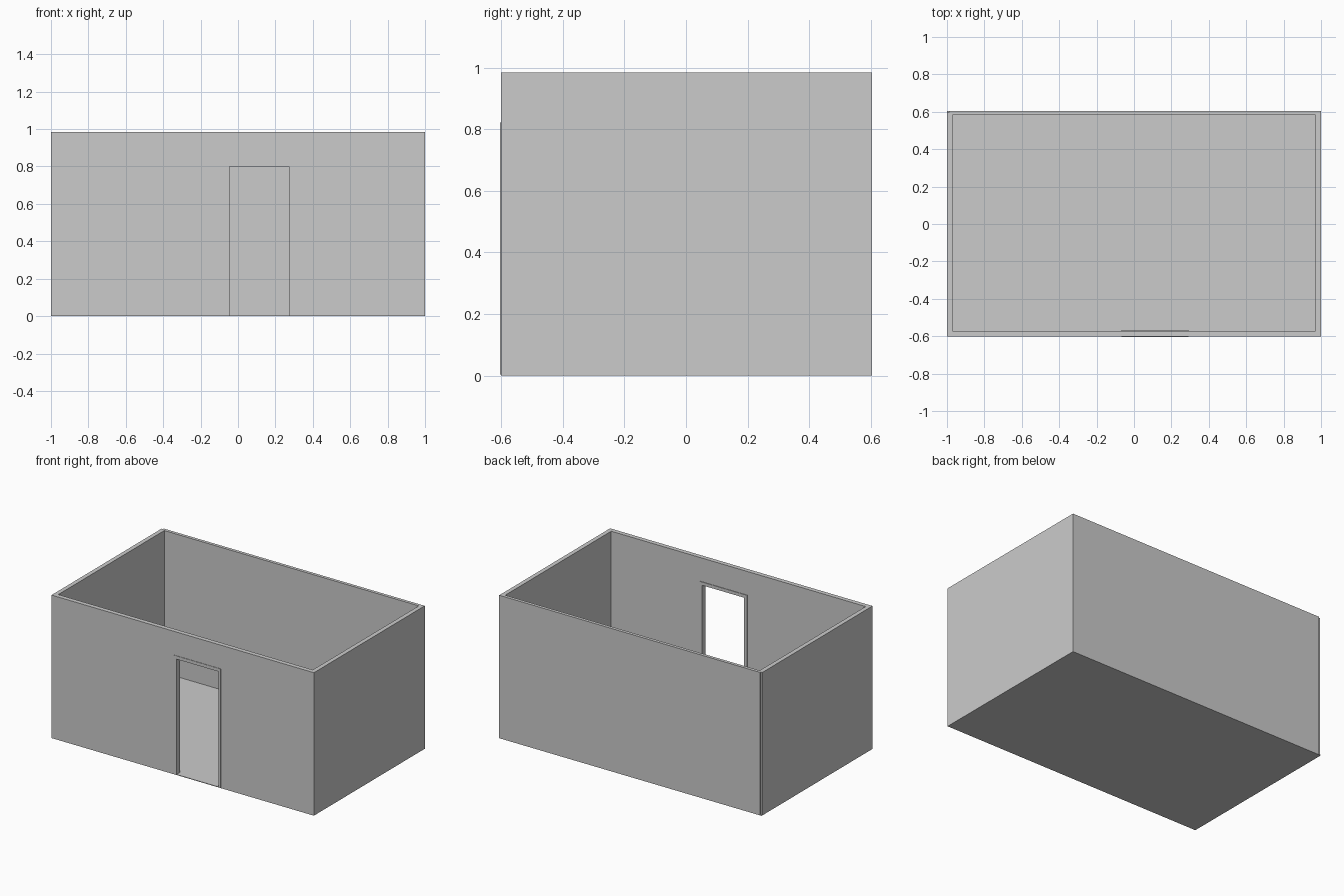
import bpy, bmesh
from mathutils import Vector

if "Cube" in bpy.data.objects:
    bpy.data.objects.remove(bpy.data.objects["Cube"])


def prism(name, outline, direction):
    """Solid made by extruding a planar outline along a direction."""
    bm = bmesh.new()
    face = bm.faces.new([bm.verts.new(p) for p in outline])
    ext = bmesh.ops.extrude_face_region(bm, geom=[face])
    moved = [v for v in ext["geom"] if isinstance(v, bmesh.types.BMVert)]
    bmesh.ops.translate(bm, verts=moved, vec=Vector(direction))
    bmesh.ops.recalc_face_normals(bm, faces=bm.faces)
    mesh = bpy.data.meshes.new(name)
    bm.to_mesh(mesh)
    bm.free()
    obj = bpy.data.objects.new(name, mesh)
    bpy.context.collection.objects.link(obj)
    return obj


def plan(name, points, z0, z1):
    return prism(name, [(x, y, z0) for x, y in points], (0, 0, z1 - z0))


def box(name, x0, x1, y0, y1, z0, z1):
    return plan(name, [(x0, y0), (x1, y0), (x1, y1), (x0, y1)], z0, z1)


def portal(name, outer, inner, z0, y0, y1):
    """Upright panel with a doorway open at the bottom."""
    (ox0, ox1, oz), (ix0, ix1, iz) = outer, inner
    pts = [(ox0, z0), (ox0, oz), (ox1, oz), (ox1, z0),
           (ix1, z0), (ix1, iz), (ix0, iz), (ix0, z0)]
    return prism(name, [(x, y0, z) for x, z in pts], (0, y1 - y0, 0))


H, FLOOR = 0.985, 0.004
FRAME = (-0.068, 0.292, 0.822)
DOORWAY = (-0.046, 0.274, 0.80)

# thin floor slab
box("floor", -1, 1, -0.602, 0.605, 0, FLOOR)

# front wall with doorway, and the slightly proud frame lining it
portal("front_wall", (-1, 1, H), FRAME, FLOOR, -0.602, -0.571)
portal("door_frame", FRAME, DOORWAY, FLOOR, -0.605, -0.567)

# side walls
box("left_wall", -1, -0.97, -0.571, 0.583, FLOOR, H)
box("right_wall", 0.97, 1, -0.571, 0.583, FLOOR, H)

# back wall, with a small notch at the left corner
plan("back_wall", [(-1, 0.583), (1, 0.583), (1, 0.605), (-0.988, 0.605),
                   (-0.988, 0.597), (-1, 0.597)], FLOOR, H)
